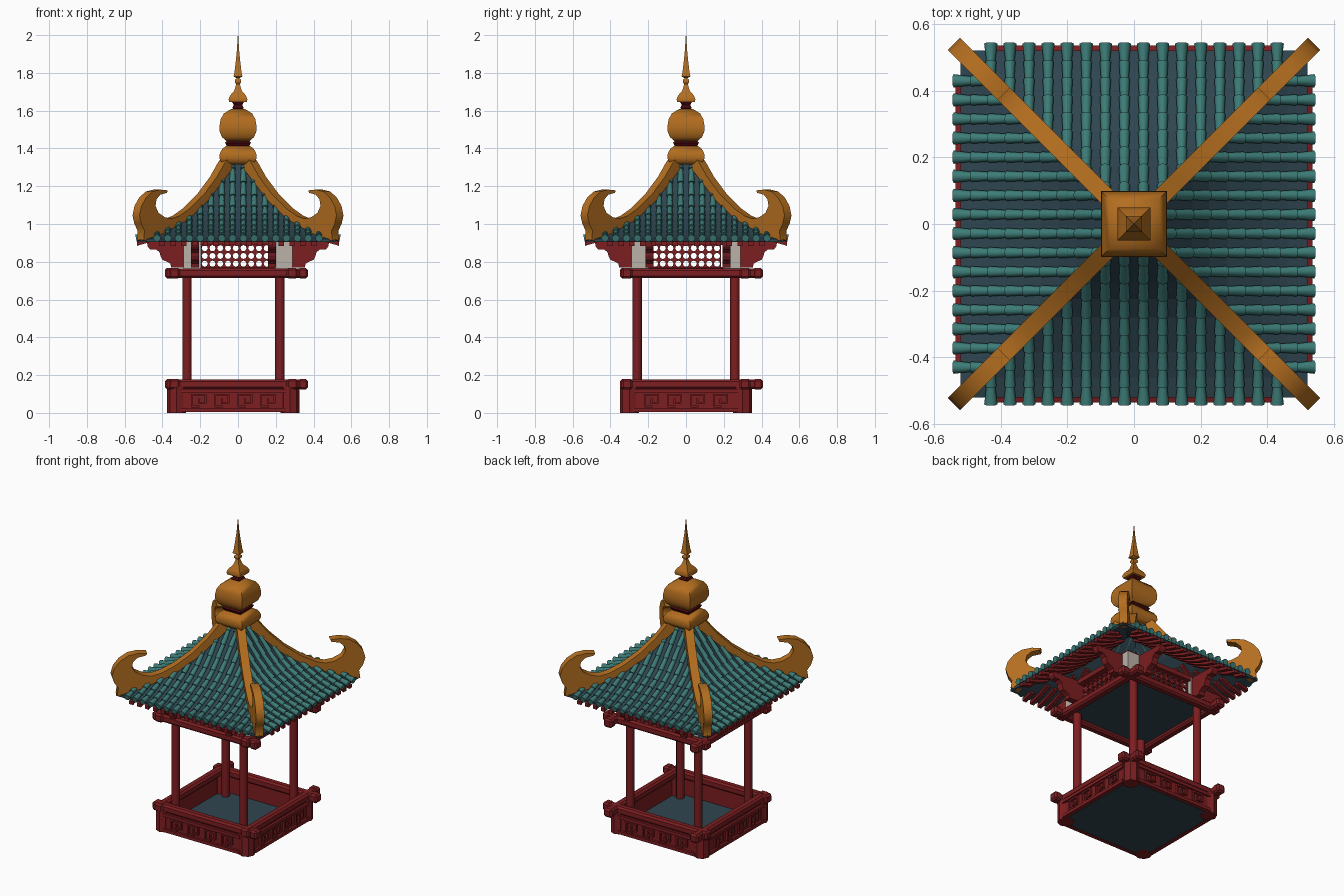
import bpy, bmesh, math
from mathutils import Matrix, Vector

if "Cube" in bpy.data.objects:
    bpy.data.objects.remove(bpy.data.objects["Cube"])

def mat(name, *rgb):
    m = bpy.data.materials.new(name)
    m.diffuse_color = (*rgb, 1)
    m.use_nodes = True
    m.node_tree.nodes["Principled BSDF"].inputs["Base Color"].default_value = m.diffuse_color
    return m

RED = mat("lacquer red", 0.205, 0.013, 0.015)
DARK = mat("dark maroon", 0.06, 0.002, 0.003)
GOLD = mat("ochre gold", 0.45, 0.155, 0.014)
TEAL = mat("teal tile", 0.046, 0.2, 0.185)
SLATE = mat("slate blue", 0.028, 0.06, 0.08)
GREY = mat("warm grey", 0.5, 0.45, 0.4)
OX = -0.025                                   # the lower frame sits slightly left
ROT = [Matrix.Rotation(k * math.pi / 2, 4, 'Z') for k in range(4)]
SHIFT = Matrix.Translation((OX, 0, 0))

def finish(name, bm, m, smooth=False):
    bmesh.ops.recalc_face_normals(bm, faces=bm.faces[:])
    me = bpy.data.meshes.new(name)
    bm.to_mesh(me)
    bm.free()
    me.materials.append(m)
    ob = bpy.data.objects.new(name, me)
    bpy.context.collection.objects.link(ob)
    if smooth:
        bpy.ops.object.select_all(action='DESELECT')
        ob.select_set(True)
        bpy.context.view_layer.objects.active = ob
        bpy.ops.object.shade_smooth_by_angle(angle=math.radians(50))
    return ob

def box(bm, c, s, M=Matrix(), bevel=0):
    vs = bmesh.ops.create_cube(bm, size=1, matrix=M @ Matrix.Translation(c) @ Matrix.Diagonal((*s, 1)))["verts"]
    if bevel:
        es = list({e for v in vs for e in v.link_edges})
        bmesh.ops.bevel(bm, geom=es, offset=bevel, segments=1, affect='EDGES')

def rod(bm, a, b, r1, r2, n=8):
    a, b = Vector(a), Vector(b)
    d = b - a
    M = Matrix.Translation((a + b) / 2) @ d.to_track_quat('Z', 'Y').to_matrix().to_4x4()
    bmesh.ops.create_cone(bm, cap_ends=True, segments=n, radius1=r1, radius2=r2, depth=d.length, matrix=M)

def slab(bm, pts, w, M):
    """Outline in local x-z, extruded to width w along y."""
    f = bm.faces.new([bm.verts.new(M @ Vector((x, -w / 2, z))) for x, z in pts])
    g = bmesh.ops.extrude_face_region(bm, geom=[f])["geom"]
    off = M.to_3x3() @ Vector((0, w, 0))
    bmesh.ops.translate(bm, vec=off, verts=[v for v in g if isinstance(v, bmesh.types.BMVert)])

def square_loft(name, prof, m, cap=True):
    bm = bmesh.new()
    rings = [[bm.verts.new((r * sx, r * sy, z)) for sx, sy in ((-1, -1), (1, -1), (1, 1), (-1, 1))] for r, z in prof]
    for a, b in zip(rings, rings[1:]):
        for i in range(4):
            bm.faces.new((a[i], a[(i + 1) % 4], b[(i + 1) % 4], b[i]))
    if cap:
        bm.faces.new(rings[0])
        bm.faces.new(rings[-1])
    return finish(name, bm, m, cap)

# Base: walls, corner stubs and raised key pattern
bm = bmesh.new()
for R in ROT:
    M = SHIFT @ R
    box(bm, (0, -0.318, 0.07), (0.6, 0.03, 0.12), M)
    corner = M @ Vector((0.3, -0.3, 0))
    rod(bm, corner, corner + Vector((0, 0, 0.14)), 0.05, 0.05)
    for z in (0.016, 0.116):
        box(bm, (0, -0.335, z), (0.56, 0.026, 0.02), M)
finish("base_walls", bm, RED)
bm = bmesh.new()
for R in ROT:
    for i in range(4):
        x = (i - 1.5) * 0.122
        for cx, cz, w, h in ((0, .096, .08, .01), (-.035, .066, .01, .07), (-.015, .034, .04, .01),
                             (.035, .075, .01, .05), (.018, .052, .03, .01), (0, .062, .01, .03)):
            box(bm, (x + cx, -0.338, cz), (w, 0.016, h), SHIFT @ R)
finish("key_pattern", bm, RED)
bm = bmesh.new()
box(bm, (OX, 0, 0.013), (0.64, 0.64, 0.014))
finish("floor", bm, SLATE)
bm = bmesh.new()
box(bm, (-0.02, 0.01, 0.748), (0.6, 0.6, 0.016))
finish("ceiling", bm, SLATE)

# Lower and upper ring beams, crossing at the corners and ending in knobs
for name, z in (("lower_beams", 0.152), ("upper_beams", 0.74)):
    bm = bmesh.new()
    for s in (-1, 1):
        for M in (Matrix.Translation((-0.008, s * 0.312, z)),
                  Matrix.Translation((OX + s * 0.312, 0.029, z)) @ ROT[1]):
            box(bm, (0, 0, 0), (0.7, 0.052, 0.05), M, 0.011)
            for e in (-1, 1):
                box(bm, (e * 0.352, 0, 0), (0.052, 0.06, 0.056), M, 0.011)
    finish(name, bm, RED)

# Posts
bm = bmesh.new()
for x in (-0.27, 0.222):
    for y in (-0.259, 0.259):
        rod(bm, (x, y, 0.015), (x, y, 0.75), 0.025, 0.025, 12)
finish("posts", bm, RED, True)

# Frieze: grey corner columns, pierced panels, frame rails
bm = bmesh.new()
for R in ROT:
    box(bm, (0.243, -0.243, 0.835), (0.09, 0.09, 0.15), R)
finish("frieze_columns", bm, GREY)
bm = bmesh.new()
c, r = 0.041, 0.0165
for R in ROT:
    M = Matrix.Translation((-0.012, 0, 0)) @ R
    for i in range(9):
        for j in range(3):
            ctr = Vector(((i - 4) * c, -0.255, 0.79 + j * c))
            ring = []
            for k in range(8):
                ca, sa = math.cos(k * math.pi / 4), math.sin(k * math.pi / 4)
                q = c / 2 / max(abs(ca), abs(sa))
                ring.append([bm.verts.new(M @ (ctr + Vector((ca * d, 0, sa * d)))) for d in (q, r)])
            for k in range(8):
                a, b = ring[k], ring[(k + 1) % 8]
                bm.faces.new((a[0], b[0], b[1], a[1]))
bmesh.ops.remove_doubles(bm, verts=bm.verts[:], dist=0.0005)
ob = finish("pierced_panels", bm, RED)
so = ob.modifiers.new("thickness", 'SOLIDIFY')
so.thickness, so.offset = 0.015, 0
bm = bmesh.new()
for R in ROT:
    box(bm, (0, -0.262, 0.903), (0.57, 0.05, 0.03), R)
    box(bm, (0, -0.262, 0.766), (0.57, 0.04, 0.014), R)
finish("frieze_rails", bm, RED)

# Scalloped corbels, two per side
corbel = [(0.24, 0.77), (0.354, 0.77), (0.358, 0.79), (0.375, 0.80), (0.40, 0.81), (0.41, 0.83),
          (0.415, 0.85), (0.434, 0.866), (0.465, 0.866), (0.478, 0.88), (0.482, 0.905), (0.24, 0.91)]
bm = bmesh.new()
for R in ROT:
    drift = (R.to_3x3() @ Vector((0, 1, 0))).dot(Vector((-0.024, 0.01, 0)))
    for t in (-0.204, 0.204):
        slab(bm, corbel, 0.042, R @ Matrix.Translation((0, t + drift, 0)))
finish("corbels", bm, RED)

# Roof: concave slope, height as a function of distance from the axis
SLOPE = [(0.03, 1.325), (0.095, 1.235), (0.175, 1.13), (0.225, 1.075), (0.28, 1.03), (0.385, 0.97), (0.46, 0.938), (0.55, 0.912)]

def zr(d):
    for (a, za), (b, zb) in zip(SLOPE, SLOPE[1:]):
        if d <= b:
            break
    return za + (zb - za) * (d - a) / (b - a)

prof = [(d, zr(d)) for d in (0.52, 0.46, 0.385, 0.28, 0.225, 0.175, 0.095, 0.03)]
square_loft("roof_deck", prof + [(d, z - 0.016) for d, z in prof[::-1]] + prof[:1], SLATE, False)

# Tile rows made of overlapping tapered tubes
bm = bmesh.new()
STEP = 0.053
for R in ROT:
    for i in range(16):
        t = (i - 7.5) * 0.0572
        d, stop = 0.54, max(abs(t) - 0.005, 0.05)
        while d > stop + 0.012:
            e = max(d - STEP, stop)
            big = 0.02 if d > 0.53 else 0.0168
            rod(bm, R @ Vector((t, -d, zr(d) + 0.01)), R @ Vector((t, -e + 0.004, zr(e) + 0.008)), big, 0.0128)
            d = e
finish("roof_tiles", bm, TEAL, True)

# Rafters under the eaves
bm = bmesh.new()
for R in ROT:
    for i in range(17):
        t = (i - 8) * 0.0572
        stops = [d for d in (0.535, 0.46, 0.385, 0.28, 0.225) if d > abs(t) + 0.01]
        if len(stops) > 1:
            path = [(d, zr(d) - 0.01) for d in stops]
            slab(bm, path + [(d, z - 0.022) for d, z in path[::-1]], 0.028, R @ Matrix.Translation((0, t, 0)))
finish("rafters", bm, RED)

# Hip ridges ending in upturned horns (outline in the diagonal plane)
hip = [(0.05, 1.37), (0.085, 1.33), (0.13, 1.25), (0.2, 1.155), (0.27, 1.085), (0.33, 1.042), (0.37, 1.028),
       (0.405, 1.035), (0.44, 1.06), (0.455, 1.095), (0.45, 1.13), (0.43, 1.155), (0.395, 1.165), (0.39, 1.178),
       (0.43, 1.182), (0.47, 1.172), (0.505, 1.14), (0.53, 1.095), (0.54, 1.045), (0.53, 1.0), (0.513, 0.965),
       (0.518, 0.915), (0.49, 0.908), (0.46, 0.925), (0.385, 0.965), (0.28, 1.025), (0.175, 1.125), (0.095, 1.23), (0.05, 1.29)]
bm = bmesh.new()
for R in ROT:
    M = R @ Matrix.Rotation(math.pi / 4, 4, 'Z') @ Matrix.Diagonal((math.sqrt(2), 1, 1, 1))
    slab(bm, hip, 0.052, M)
finish("hip_ridges", bm, GOLD, True)

# Square finial stack
square_loft("roof_cap", [(0.07, 1.315), (0.09, 1.33), (0.099, 1.35), (0.096, 1.375), (0.082, 1.4), (0.062, 1.413)], GOLD)
square_loft("lower_collar", [(0.055, 1.405), (0.062, 1.418), (0.068, 1.43), (0.055, 1.445)], DARK)
square_loft("finial_globe", [(0.058, 1.437), (0.085, 1.46), (0.097, 1.49), (0.098, 1.52), (0.092, 1.555),
                             (0.075, 1.585), (0.045, 1.604), (0.03, 1.61)], GOLD)
square_loft("upper_collar", [(0.02, 1.6), (0.03, 1.615), (0.022, 1.63), (0.035, 1.652)], DARK)
square_loft("finial_spire", [(0.046, 1.645), (0.05, 1.66), (0.042, 1.68), (0.02, 1.705), (0.009, 1.742), (0.017, 1.75),
                             (0.017, 1.762), (0.008, 1.772), (0.024, 1.782), (0.019, 1.8), (0.012, 1.86),
                             (0.006, 1.92), (0.001, 2.0)], GOLD)
